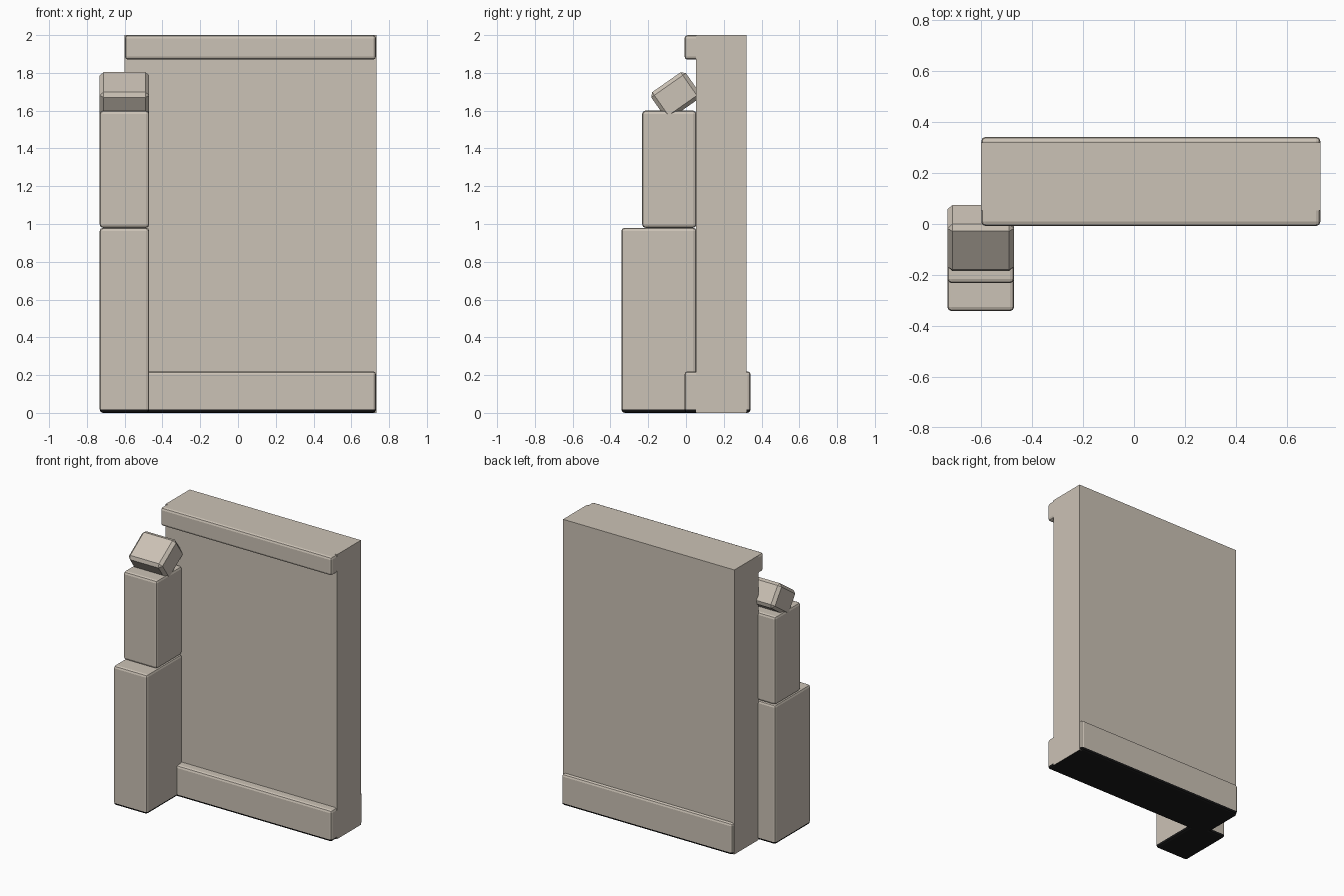
import bpy, bmesh, math
from mathutils import Matrix, Vector

if "Cube" in bpy.data.objects:
    bpy.data.objects.remove(bpy.data.objects["Cube"])


def material(name, colour):
    mat = bpy.data.materials.new(name)
    mat.diffuse_color = (*colour, 1)
    mat.use_nodes = True
    mat.node_tree.nodes["Principled BSDF"].inputs["Base Color"].default_value = mat.diffuse_color
    return mat


stone = material("warm grey stone", (0.60, 0.54, 0.465))
black = material("black underside", (0.01, 0.01, 0.01))


def block(name, lo, hi, bevel=0.0, segments=2, tilt=0.0):
    """Box between two corners, with optional rounded edges and tilt about x."""
    lo, hi = Vector(lo), Vector(hi)
    bm = bmesh.new()
    bmesh.ops.create_cube(bm, size=1, matrix=Matrix.Diagonal((*(hi - lo), 1)))
    if bevel:
        bmesh.ops.bevel(bm, geom=bm.edges[:], offset=bevel, segments=segments,
                        profile=0.5, affect='EDGES')
    # Faces resting on the ground, with their rounded rims, are black
    bm.normal_update()
    mid = (lo + hi) / 2
    for f in bm.faces:
        if f.normal.z < -0.2 and f.calc_center_median().z + mid.z < 0.02:
            f.material_index = 1
    me = bpy.data.meshes.new(name)
    bm.to_mesh(me)
    bm.free()
    me.materials.append(stone)
    me.materials.append(black)
    ob = bpy.data.objects.new(name, me)
    ob.location = mid
    ob.rotation_euler.x = math.radians(tilt)
    bpy.context.collection.objects.link(ob)
    return ob


# Wall slab
L, R = -0.6, 0.732
block("wall", (L, 0.053, 0), (R, 0.32, 2))

# Skirting on both sides of the wall and moulding along the front top
block("base_trim", (L + 0.001, -0.008, 0), (R - 0.001, 0.342, 0.22), 0.017)
block("top_trim", (L + 0.001, -0.008, 1.87), (R - 0.001, 0.20, 2), 0.017)

# Stepped buttress at the left end
block("lower_buttress", (-0.732, -0.342, 0), (-0.47, 0.055, 0.98), 0.017)
block("upper_buttress", (-0.732, -0.232, 0.98), (-0.47, 0.055, 1.6), 0.017)

# Tilted cap stone
block("cap_stone", (-0.732, -0.167, 1.596), (-0.47, 0.057, 1.766), 0.02, 1, tilt=35)
